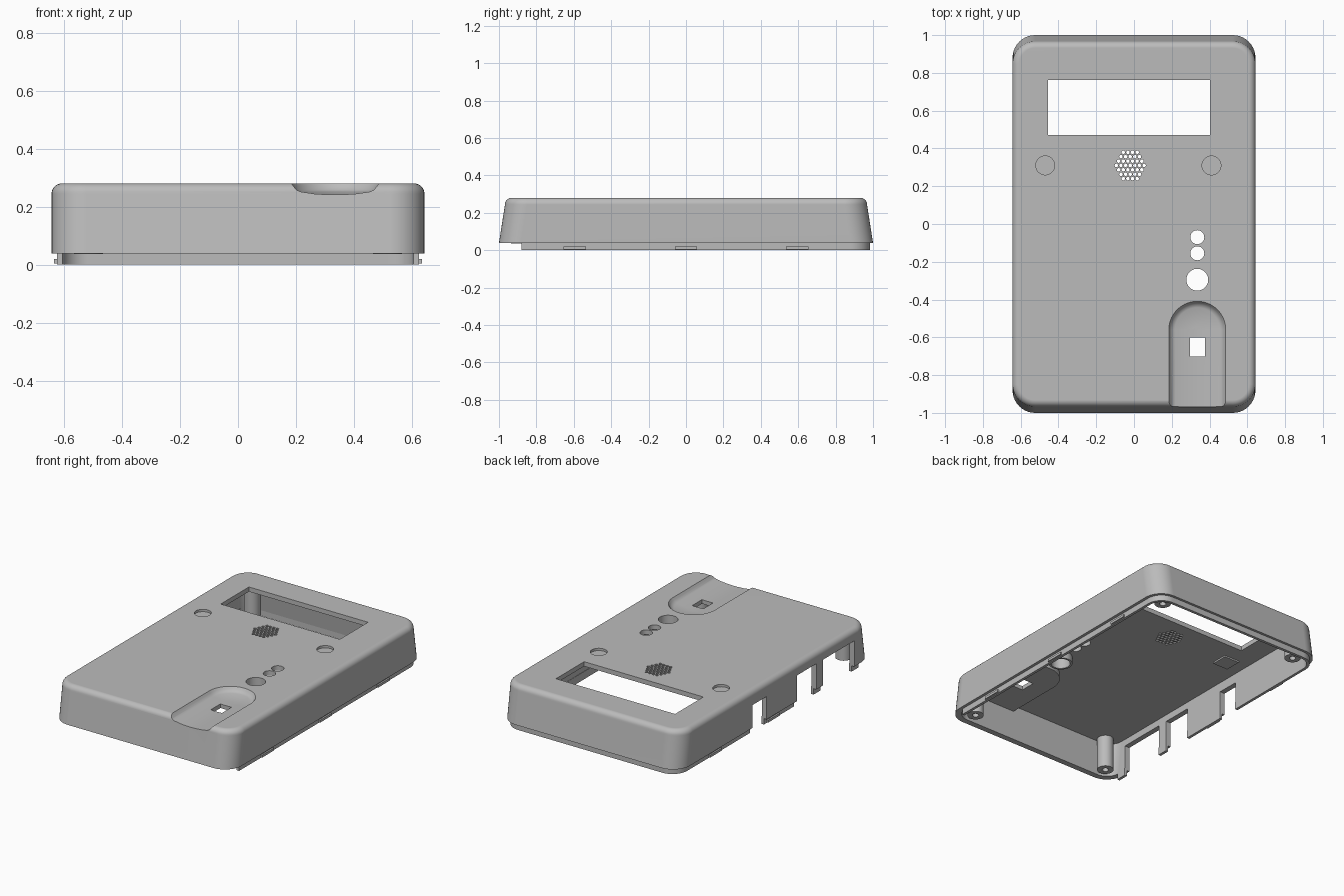
import bpy, bmesh, math

cube = bpy.data.objects.get("Cube")
if cube:
    bpy.data.objects.remove(cube, do_unlink=True)

grey = bpy.data.materials.new("case grey")
grey.use_nodes = True
COLOUR = (0.5, 0.5, 0.5, 1)
grey.diffuse_color = COLOUR
next(n for n in grey.node_tree.nodes if n.type == 'BSDF_PRINCIPLED').inputs["Base Color"].default_value = COLOUR


# ---------- helpers ----------
def rounded_rect(hx, hy, r, seg=10):
    pts = []
    for k, (sx, sy) in enumerate([(1, 1), (-1, 1), (-1, -1), (1, -1)]):
        for i in range(seg + 1):
            a = (k + i / seg) * math.pi / 2
            pts.append((sx * (hx - r) + r * math.cos(a), sy * (hy - r) + r * math.sin(a)))
    return pts


def thumb_outline(r, front, cx=0.335, cy=-0.56, seg=28):
    arc = [(cx + r * math.cos(math.pi * i / seg), cy + r * math.sin(math.pi * i / seg))
           for i in range(seg + 1)]
    return arc + [(cx - r, front), (cx + r, front)]


def add_loft(bm, rings):
    """Closed solid through a list of (outline, z) rings."""
    rows = [[bm.verts.new((x, y, z)) for x, y in pts] for pts, z in rings]
    n = len(rows[0])
    for a, b in zip(rows, rows[1:]):
        for i in range(n):
            j = (i + 1) % n
            bm.faces.new((a[i], a[j], b[j], b[i]))
    bm.faces.new(rows[0][::-1])
    bm.faces.new(rows[-1])


def add_cylinder(bm, x, y, r, z0, z1, seg=32):
    pts = [(x + r * math.cos(2 * math.pi * i / seg), y + r * math.sin(2 * math.pi * i / seg))
           for i in range(seg)]
    add_loft(bm, [(pts, z0), (pts, z1)])


def add_box(bm, x0, x1, y0, y1, z0, z1):
    pts = [(x0, y0), (x1, y0), (x1, y1), (x0, y1)]
    add_loft(bm, [(pts, z0), (pts, z1)])


def solid(name, build):
    bm = bmesh.new()
    build(bm)
    bmesh.ops.recalc_face_normals(bm, faces=bm.faces)
    me = bpy.data.meshes.new(name)
    bm.to_mesh(me)
    bm.free()
    me.materials.append(grey)
    ob = bpy.data.objects.new(name, me)
    bpy.context.collection.objects.link(ob)
    return ob


def activate(ob):
    bpy.ops.object.select_all(action='DESELECT')
    ob.select_set(True)
    bpy.context.view_layer.objects.active = ob


def combine(target, operation, build):
    tool = solid("tool", build)
    tool.hide_render = True
    mod = target.modifiers.new("combine", 'BOOLEAN')
    mod.operation, mod.solver, mod.object = operation, 'EXACT', tool
    activate(target)
    bpy.ops.object.modifier_apply(modifier=mod.name)
    bpy.data.objects.remove(tool, do_unlink=True)


def finish(ob):
    activate(ob)
    bpy.ops.object.shade_smooth_by_angle(angle=math.radians(30))
    mod = ob.modifiers.new("weighted normals", 'WEIGHTED_NORMAL')
    mod.keep_sharp = True


# ---------- outer case with tapered ends and rounded top edge ----------
def outer(bm):
    rings = [(rounded_rect(0.643, 1.0, 0.12), 0.038)]
    fillet = 0.036
    for i in range(8):
        a = i / 7 * math.pi / 2
        inset = fillet * (1 - math.cos(a))
        rings.append((rounded_rect(0.643 - inset, 0.968 - inset, 0.12 - inset),
                      0.28 - fillet * (1 - math.sin(a))))
    add_loft(bm, rings)


def cavity(bm):
    add_loft(bm, [(rounded_rect(0.608, 0.967, 0.09), 0.0),
                  (rounded_rect(0.608, 0.932, 0.09), 0.25)])


case = solid("case_shell", outer)
combine(case, 'DIFFERENCE', cavity)

# ---------- inner features: screw posts, thumb pocket, collars, pads ----------
BOSSES = [(sx * 0.515, sy * 0.885) for sx in (-1, 1) for sy in (-1, 1)]
BUTTONS = [(-0.07, 0.037), (-0.155, 0.037), (-0.295, 0.058)]
DIMPLES = [(-0.47, 0.31), (0.41, 0.31)]


def posts(bm):
    for x, y in BOSSES:
        add_cylinder(bm, x, y, 0.05, 0.036, 0.262)


def pocket(bm):
    pts = thumb_outline(0.165, -0.945)
    add_loft(bm, [(pts, 0.215), (pts, 0.266)])


def pads(bm):
    for x, y in DIMPLES:
        add_box(bm, x - 0.055, x + 0.055, y - 0.055, y + 0.055, 0.24, 0.258)


combine(case, 'UNION', posts)
combine(case, 'UNION', pocket)
combine(case, 'UNION', pads)
y, r = BUTTONS[-1]
combine(case, 'UNION', lambda bm: add_cylinder(bm, 0.335, y, r + 0.014, 0.205, 0.259))


# ---------- openings ----------
def groove(bm):
    profile = [(0.158, 0.29), (0.15, 0.279), (0.142, 0.268), (0.133, 0.257),
               (0.118, 0.251), (0.07, 0.244), (0.02, 0.241)]
    add_loft(bm, [(thumb_outline(r, -1.1), z) for r, z in profile])


def holes(bm):
    for y, r in BUTTONS:
        add_cylinder(bm, 0.335, y, r, 0.15, 0.35)
    for x, y in DIMPLES:
        add_cylinder(bm, x, y, 0.05, 0.265, 0.35)
    for x, y in BOSSES:
        add_cylinder(bm, x, y, 0.02, 0.0, 0.14, 16)
    add_box(bm, -0.455, 0.402, 0.472, 0.762, 0.15, 0.35)   # display window
    add_box(bm, 0.296, 0.376, -0.702, -0.602, 0.15, 0.35)  # sensor slot


def speaker(bm):
    step = 0.0245
    for row in range(-3, 4):
        for col in range(-4, 5):
            dx, dy = (col + row % 2 / 2) * step, row * step * 0.95
            if math.hypot(dx, dy) < 0.08:
                add_cylinder(bm, -0.02 + dx, 0.31 + dy, 0.0095, 0.2, 0.35, 10)


def side_ports(bm):
    for y0, y1, top in [(0.09, 0.235, 0.187), (-0.42, -0.22, 0.205), (-0.81, -0.49, 0.205)]:
        add_box(bm, -0.75, -0.58, y0, y1, -0.1, top)


for cutter in (groove, holes, speaker, side_ports):
    combine(case, 'DIFFERENCE', cutter)
finish(case)

# ---------- locating lip, open at the front ----------
lip = solid("lip", lambda bm: add_loft(bm, [(rounded_rect(0.624, 0.984, 0.105), z) for z in (0, 0.05)]))
combine(lip, 'DIFFERENCE', lambda bm: add_loft(
    bm, [(rounded_rect(0.606, 0.965, 0.088), z) for z in (-0.1, 0.1)]))
combine(lip, 'DIFFERENCE', lambda bm: add_box(bm, -1, 1, -1.2, -0.88, -0.1, 0.1))
combine(lip, 'DIFFERENCE', side_ports)
finish(lip)


# ---------- snap beads on both long sides ----------
def beads(bm):
    for side in (-1, 1):
        for yc in (-0.595, 0, 0.595):
            if side < 0 and yc < -0.5:
                continue
            xs = sorted((side * 0.618, side * 0.634))
            add_box(bm, *xs, yc - 0.06, yc + 0.06, 0.004, 0.02)


finish(solid("snap_beads", beads))
